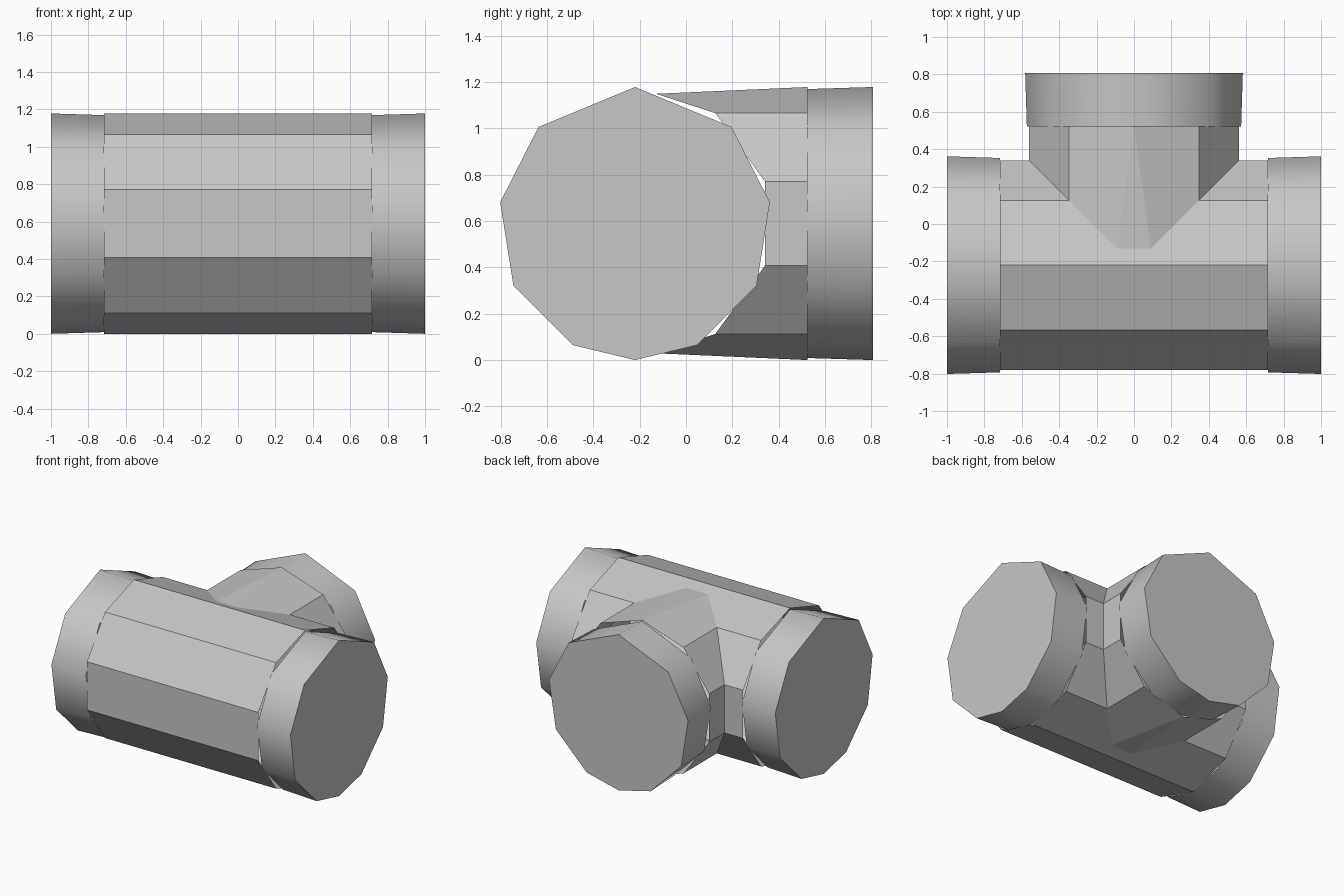
import bpy, bmesh
from math import sin, cos, radians
from mathutils import Vector

if "Cube" in bpy.data.objects:
    bpy.data.objects.remove(bpy.data.objects["Cube"], do_unlink=True)

R = 0.589            # pipe radius, also the height of the axes
AXIS_Y = -0.22       # main pipe axis
BODY_X = 0.717       # half length of the main pipe body
BRANCH_Y = 0.525     # where the branch body meets its collar

grey = bpy.data.materials.new("light grey")
grey.use_nodes = True
grey.diffuse_color = (0.57, 0.57, 0.57, 1)
grey.node_tree.nodes["Principled BSDF"].inputs["Base Color"].default_value = (0.57, 0.57, 0.57, 1)


def finish(name, bm):
    bmesh.ops.remove_doubles(bm, verts=bm.verts, dist=0.0005)
    bmesh.ops.recalc_face_normals(bm, faces=bm.faces)
    mesh = bpy.data.meshes.new(name)
    bm.to_mesh(mesh)
    bm.free()
    mesh.materials.append(grey)
    obj = bpy.data.objects.new(name, mesh)
    bpy.context.collection.objects.link(obj)
    return obj


# Tee body: ten-sided open pipes joined along a mitred seam
bm = bmesh.new()


def face(*points):
    bm.faces.new([bm.verts.new(p) for p in points])


width = [R * sin(radians(36 * k)) for k in range(6)]
height = [R + R * cos(radians(36 * k)) for k in range(6)]


def main_point(k, side):
    return (side * BODY_X, AXIS_Y + width[k], height[k])


def branch_point(k, side):
    return (side * width[k], BRANCH_Y, height[k])


def seam_point(k, side):
    if k in (0, 5):      # the seam is cut short at the top and bottom ridges
        t = 0.09
        drop = 0.325 * t * (1 if k == 0 else -1)
        return (side * t, AXIS_Y + t, height[k] - drop)
    return (side * width[k], AXIS_Y + width[k], height[k])


for k in range(5):
    # plain front half
    face(*[(s * BODY_X, AXIS_Y - width[j], height[j])
           for s, j in ((-1, k), (1, k), (1, k + 1), (-1, k + 1))])
    # rear half and branch on both sides of the seam
    for s in (-1, 1):
        face(main_point(k, s), main_point(k + 1, s), seam_point(k + 1, s), seam_point(k, s))
        face(seam_point(k, s), seam_point(k + 1, s), branch_point(k + 1, s), branch_point(k, s))

# bevelled strip and wedge above and below the junction
for k in (0, 5):
    face(main_point(k, -1), seam_point(k, -1), seam_point(k, 1), main_point(k, 1))
    face(seam_point(k, -1), branch_point(k, 1), seam_point(k, 1))
finish("tee_body", bm)


# Collars: slightly flared rings, closed by a flat disc at the outer end
ANGLES = [0, 45, 81, 117, 153, 180, 207, 243, 279, 315]


def collar(name, start, end, across):
    start, end, across = Vector(start), Vector(end), Vector(across)
    bm = bmesh.new()
    rings = []
    for centre, radius in ((start, R * 0.985), (end, R)):
        rings.append([bm.verts.new(centre + across * radius * sin(radians(a))
                                   + Vector((0, 0, radius * cos(radians(a))))) for a in ANGLES])
    inner, outer = rings
    for i in range(len(ANGLES)):
        j = (i + 1) % len(ANGLES)
        bm.faces.new((inner[i], inner[j], outer[j], outer[i]))
    bm.faces.new(outer)
    obj = finish(name, bm)
    bpy.ops.object.select_all(action='DESELECT')
    obj.select_set(True)
    bpy.context.view_layer.objects.active = obj
    bpy.ops.object.shade_smooth_by_angle(angle=radians(50))


for side, label in ((1, "left"), (-1, "right")):
    collar(label + "_collar", (side * BODY_X, AXIS_Y, R), (side, AXIS_Y, R), (0, 1, 0))
collar("branch_collar", (0, BRANCH_Y - 0.003, R), (0, 0.806, R), (1, 0, 0))
